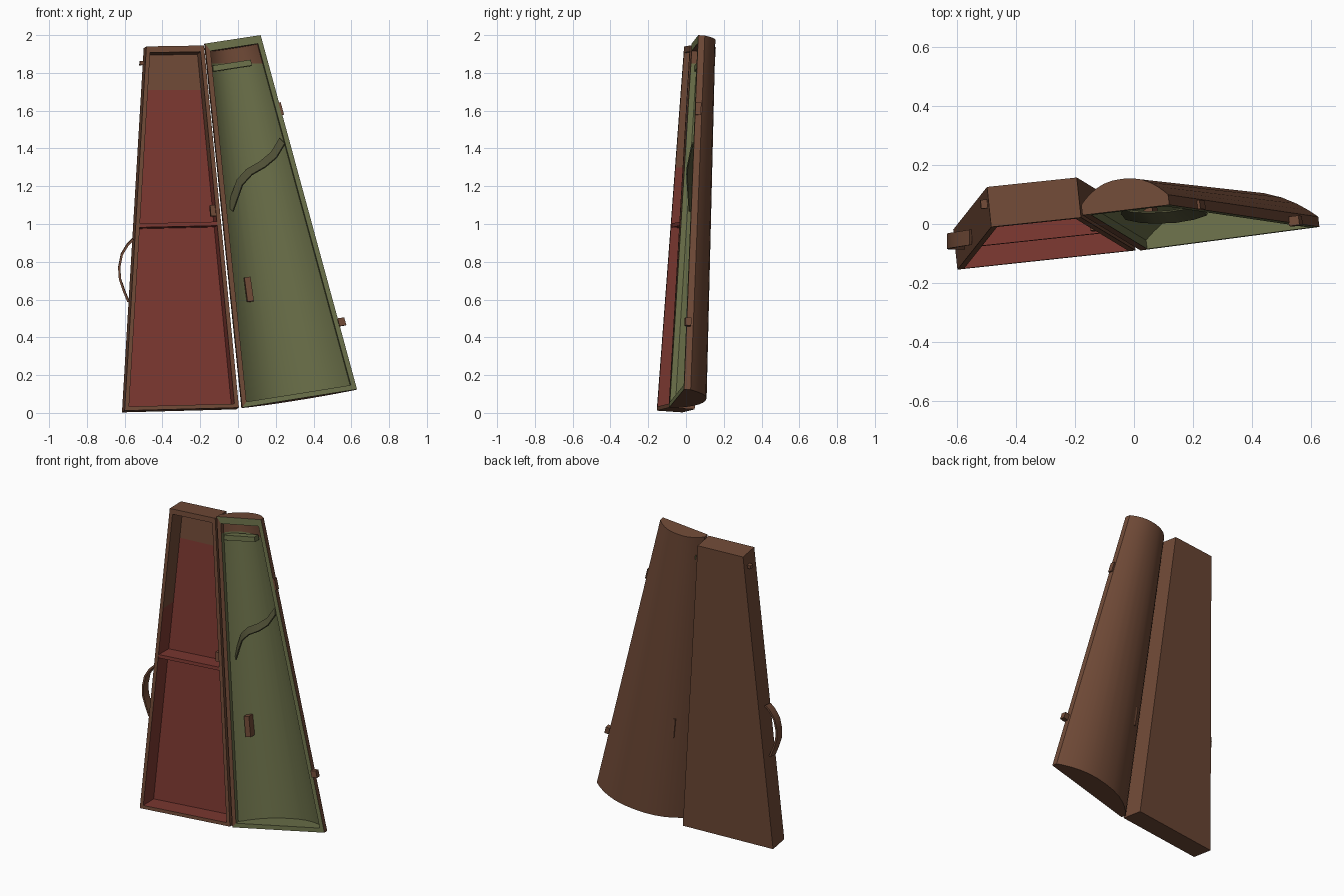
import bpy, bmesh, math
from mathutils import Vector as V

if "Cube" in bpy.data.objects:
    bpy.data.objects.remove(bpy.data.objects["Cube"])


def material(name, rgb):
    m = bpy.data.materials.new(name)
    m.diffuse_color = [((c / 255 + 0.055) / 1.055) ** 2.4 for c in rgb] + [1]
    m.use_nodes = True
    m.node_tree.nodes["Principled BSDF"].inputs["Base Color"].default_value = m.diffuse_color
    return m


BROWN = material("brown leather", (112, 74, 55))
RED = material("red lining", (124, 56, 49))
GREEN = material("green lining", (108, 113, 74))
STRAP = material("dark olive strap", (80, 80, 54))


class Panel:
    """Tilted trapezoid frame: s runs across, t runs up, d is depth to the back."""
    def __init__(self, bl, br, tr, tl):
        self.bl, self.br, self.tr, self.tl = map(V, (bl, br, tr, tl))
        up = (self.tl + self.tr) - (self.bl + self.br)
        self.n = up.cross(self.br - self.bl).normalized()

    def __call__(self, s, t, d):
        return self.bl.lerp(self.tl, t).lerp(self.br.lerp(self.tr, t), s) + self.n * d

    def inset(self, w, t):
        return w / (self(1, t, 0) - self(0, t, 0)).length


def finish(name, bm, mats, smooth=False):
    bmesh.ops.recalc_face_normals(bm, faces=bm.faces)
    me = bpy.data.meshes.new(name)
    bm.to_mesh(me)
    bm.free()
    for m in mats:
        me.materials.append(m)
    ob = bpy.data.objects.new(name, me)
    bpy.context.collection.objects.link(ob)
    if smooth:
        bpy.ops.object.select_all(action='DESELECT')
        bpy.context.view_layer.objects.active = ob
        ob.select_set(True)
        bpy.ops.object.shade_smooth_by_angle(angle=math.radians(32))
    return ob


def bridge(bm, a, b, mat=0, closed=True):
    for i in range(len(a) if closed else len(a) - 1):
        j = (i + 1) % len(a)
        bm.faces.new((a[i], a[j], b[j], b[i])).material_index = mat


def cut_at(bm, z):
    bmesh.ops.bisect_plane(bm, geom=bm.verts[:] + bm.edges[:] + bm.faces[:],
                           plane_co=(0, 0, z), plane_no=(0, 0, 1))


def box(name, P, s0, s1, t0, t1, d0, d1, mat):
    bm = bmesh.new()
    rings = [[bm.verts.new(P(s, t, d)) for s, t in ((s0, t0), (s1, t0), (s1, t1), (s0, t1))]
             for d in (d0, d1)]
    bridge(bm, *rings)
    for r in rings:
        bm.faces.new(r)
    finish(name, bm, [mat])


def ribbon(name, pts, wide, thick, mat):
    """Sweep a flat strap along points; wide is its half-width vector."""
    pts, wide, rings, bm = [V(p) for p in pts], V(wide), [], bmesh.new()
    for i, p in enumerate(pts):
        tan = pts[min(i + 1, len(pts) - 1)] - pts[max(i - 1, 0)]
        th = tan.cross(wide).normalized() * thick / 2
        rings.append([bm.verts.new(p + q) for q in (wide + th, wide - th, -wide - th, -wide + th)])
    for a, b in zip(rings, rings[1:]):
        bridge(bm, a, b)
    bm.faces.new(rings[0])
    bm.faces.new(rings[-1])
    finish(name, bm, [mat], True)


tray = Panel((-0.60, -0.155, 0.012), (0.005, -0.09, 0.028), (-0.18, 0.022, 1.945), (-0.485, -0.01, 1.94))
lid = Panel((0.022, -0.09, 0.028), (0.63, -0.01, 0.125), (0.12, 0.065, 2.0), (-0.175, 0.03, 1.955))

# Left half: flat-backed tray, red lining with bare brown at the top
bm = bmesh.new()


def tray_ring(w, t0, t1, d):
    return [bm.verts.new(tray(s, t, d)) for t, s in
            ((t0, tray.inset(w, t0)), (t0, 1 - tray.inset(w, t0)),
             (t1, 1 - tray.inset(w, t1)), (t1, tray.inset(w, t1)))]


back, front = tray_ring(0, 0, 1, 0.137), tray_ring(0, 0, 1, 0)
inner, floor = tray_ring(0.022, 0.011, 0.983, 0), tray_ring(0.026, 0.013, 0.98, 0.118)
bm.faces.new(back)
bridge(bm, back, front)
bridge(bm, front, inner)
bridge(bm, inner, floor, 1)
bm.faces.new(floor).material_index = 2
cut_at(bm, 1.3)
cut_at(bm, 1.71)
for f in bm.faces:
    z = f.calc_center_median().z
    limit = {0: -1, 1: 1.3, 2: 1.71}[f.material_index]
    f.material_index = 1 if z < limit else 0
finish("tray_half", bm, [BROWN, RED])

# Right half: lid with a rounded back and hollow green inside
N = 14


def lid_profile(bm, t, w, shrink):
    k, deep = lid.inset(w, t), 0.155 - 0.048 * t - shrink
    pts = [lid(k, t, 0)]
    for i in range(N + 1):
        a = -math.cos(math.pi * i / N)
        lip = 0.035 if not shrink else 0.03
        pts.append(lid(k + (1 - 2 * k) * (a + 1) / 2, t, lip + (deep - lip) * (1 - abs(a) ** 2.4)))
    pts.append(lid(1 - k, t, 0))
    return [bm.verts.new(p) for p in pts]


bm = bmesh.new()
o0, o1 = lid_profile(bm, 0, 0, 0), lid_profile(bm, 1, 0, 0)
i0, i1 = lid_profile(bm, 0.014, 0.026, 0.014), lid_profile(bm, 0.978, 0.026, 0.014)
bridge(bm, o0, o1, 0, False)
bridge(bm, i0, i1, 1, False)
for ring, m in ((o0, 0), (o1, 0), (i0, 1), (i1, 1)):
    bm.faces.new(ring).material_index = m
for a, b, c, d, m in ((o0[0], o1[0], i1[0], i0[0], 0), (o0[-1], o1[-1], i1[-1], i0[-1], 2),
                      (o0[0], o0[-1], i0[-1], i0[0], 2), (o1[0], o1[-1], i1[-1], i1[0], 2)):
    bm.faces.new((a, b, c, d)).material_index = m
cut_at(bm, 1.85)
for f in bm.faces:
    if f.material_index == 1 and f.calc_center_median().z > 1.85:
        f.material_index = 0
    f.material_index = min(f.material_index, 1)
finish("lid_half", bm, [BROWN, GREEN], True)

# Inner fittings
box("tray_divider", tray, 0.04, 0.96, 0.503, 0.514, 0.004, 0.12, RED)
box("divider_catch", tray, 0.89, 0.96, 0.53, 0.56, 0.01, 0.05, BROWN)
box("lid_rest", lid, 0.1, 0.74, 0.922, 0.938, 0.02, 0.07, GREEN)
box("lid_block", lid, 0.175, 0.24, 0.285, 0.352, 0.05, 0.11, BROWN)

# Outer latches
box("lower_latch", lid, 0.995, 1.06, 0.178, 0.2, -0.012, 0.02, BROWN)
box("upper_latch", lid, 0.99, 1.025, 0.775, 0.81, 0.0, 0.03, BROWN)
box("tray_latch", tray, -0.07, 0.02, 0.952, 0.963, 0.07, 0.1, BROWN)

# Straps
ribbon("carry_handle", [(-0.555, -0.045, 0.92), (-0.585, -0.05, 0.89), (-0.615, -0.055, 0.84),
                        (-0.629, -0.058, 0.77), (-0.625, -0.06, 0.71), (-0.605, -0.06, 0.65),
                        (-0.58, -0.06, 0.59)], (0, 0.026, 0.002), 0.012, BROWN)
ribbon("lid_strap", [(0.235, 0.05, 1.44), (0.19, 0.035, 1.365), (0.13, 0.025, 1.315),
                     (0.06, 0.022, 1.275), (0.01, 0.025, 1.22), (-0.015, 0.03, 1.15),
                     (-0.04, 0.035, 1.08)], (-0.014, 0.018, 0.014), 0.008, STRAP)
